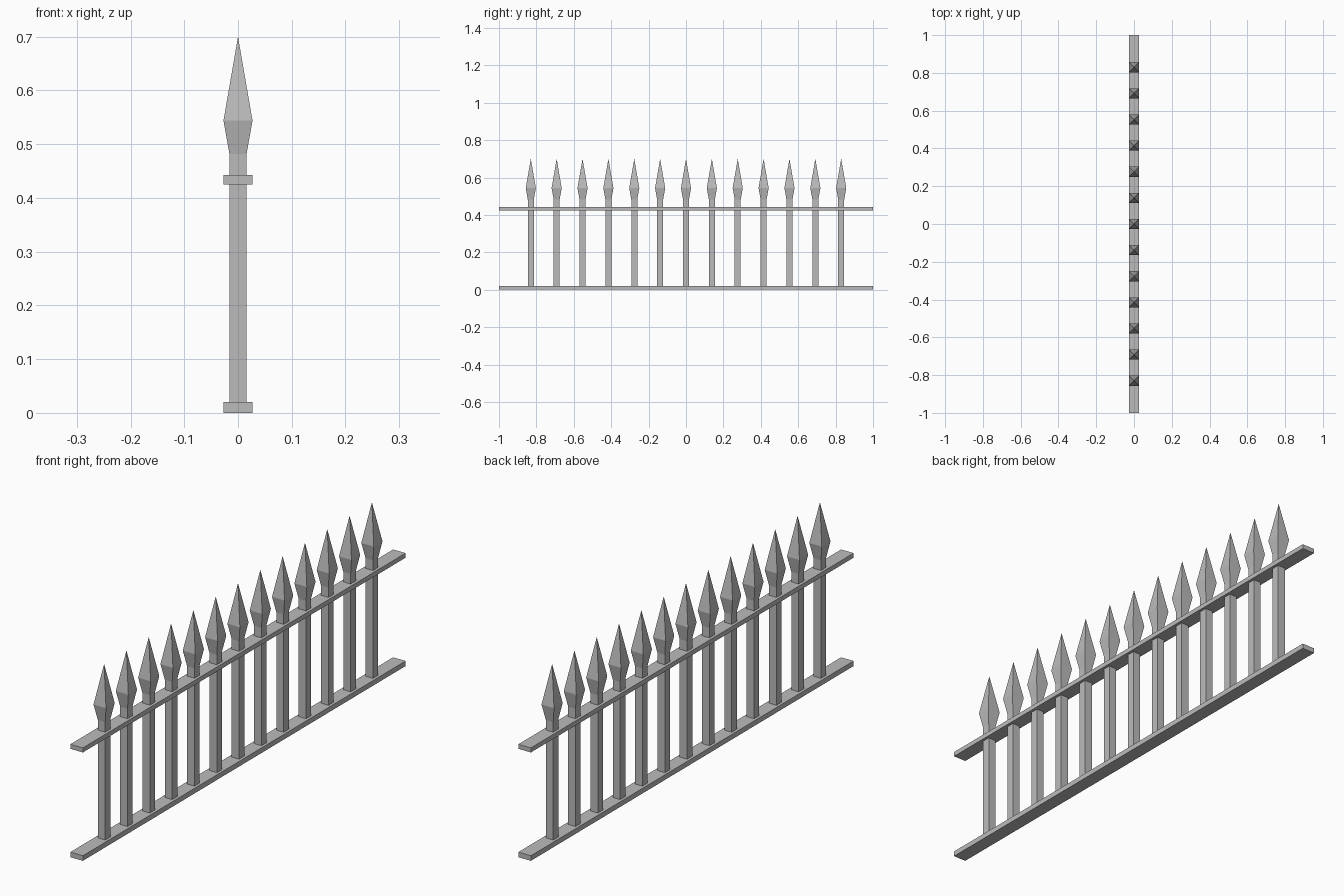
import bpy
import bmesh

cube = bpy.data.objects.get("Cube")
if cube:
    bpy.data.objects.remove(cube, do_unlink=True)

# Single grey metal
GREY = (0.5, 0.5, 0.5, 1.0)
metal = bpy.data.materials.new("grey_metal")
metal.use_nodes = True
metal.diffuse_color = GREY
metal.node_tree.nodes["Principled BSDF"].inputs["Base Color"].default_value = GREY


def square_loft(name, sections):
    """Closed mesh through square sections (half x, half y, z); zero size makes a tip."""
    bm = bmesh.new()
    rings = []
    for hx, hy, z in sections:
        corners = [(-1, -1), (1, -1), (1, 1), (-1, 1)] if hx else [(0, 0)]
        rings.append([bm.verts.new((sx * hx, sy * hy, z)) for sx, sy in corners])
    for low, high in zip(rings, rings[1:]):
        for i in range(4):
            j = (i + 1) % 4
            if len(high) == 1:
                bm.faces.new((low[i], low[j], high[0]))
            else:
                bm.faces.new((low[i], low[j], high[j], high[i]))
    for ring in (rings[0], rings[-1]):
        if len(ring) == 4:
            bm.faces.new(ring)
    bmesh.ops.recalc_face_normals(bm, faces=bm.faces)
    mesh = bpy.data.meshes.new(name)
    bm.to_mesh(mesh)
    bm.free()
    mesh.materials.append(metal)
    return mesh


def place(name, mesh, y=0.0):
    obj = bpy.data.objects.new(name, mesh)
    obj.location.y = y
    bpy.context.collection.objects.link(obj)


POST, FLARE = 0.016, 0.027
HEAD_Z = 0.482

# Horizontal rails
for name, bottom, top in (("bottom_rail", 0.0, 0.02), ("top_rail", 0.425, 0.443)):
    place(name, square_loft(name, [(FLARE, 1.0, bottom), (FLARE, 1.0, top)]))

# Evenly spaced pickets: square post with a faceted spear head
picket = square_loft("picket", [
    (POST, POST, 0.01),
    (POST, POST, HEAD_Z),
    (FLARE, FLARE, 0.544),
    (0, 0, 0.7),
])
COUNT, SPACING = 13, 0.1383
for i in range(COUNT):
    place(f"picket_{i + 1}", picket, (i - (COUNT - 1) / 2) * SPACING)
